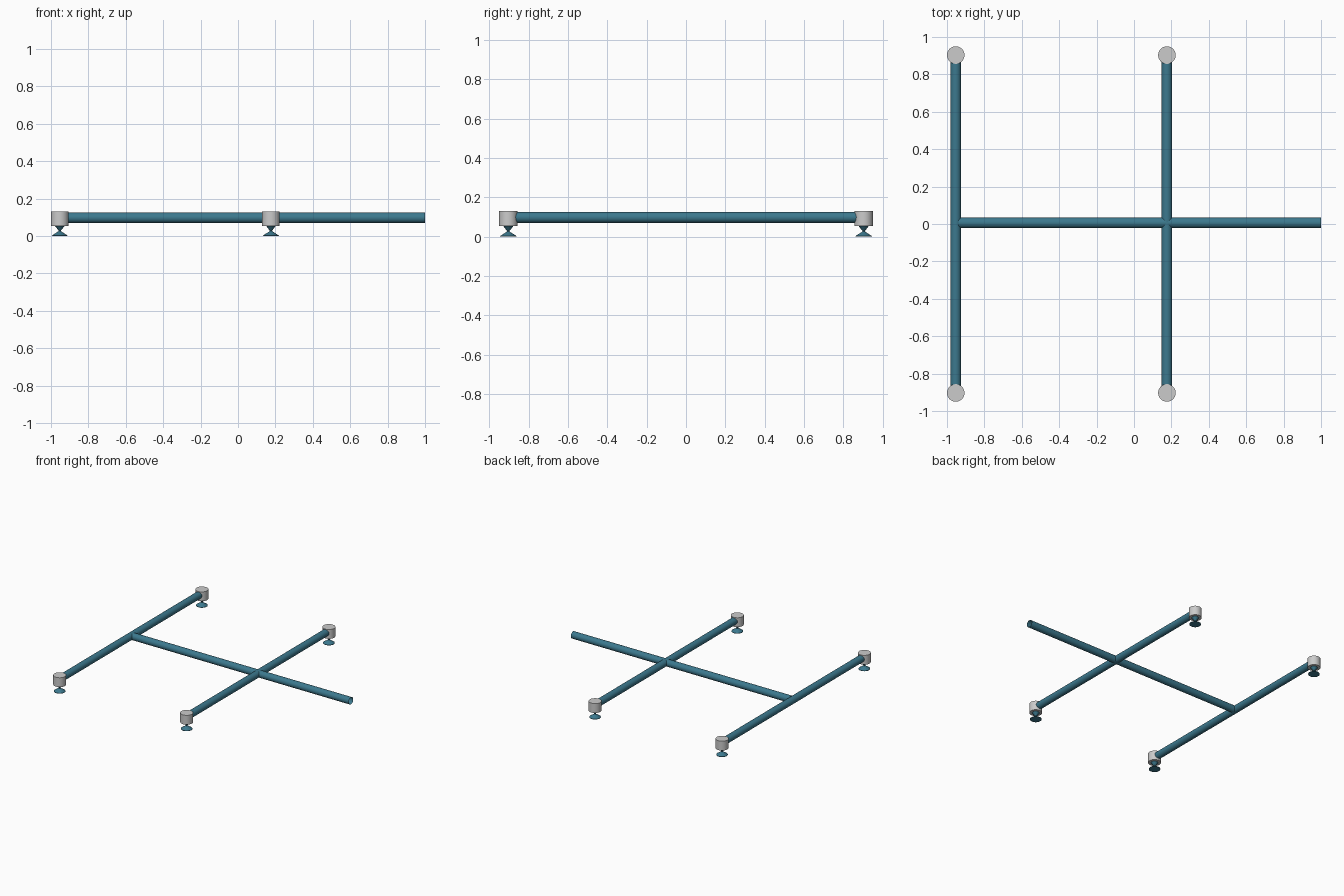
import bpy, bmesh, math
from mathutils import Vector

if "Cube" in bpy.data.objects:
    bpy.data.objects.remove(bpy.data.objects["Cube"])

TEAL = bpy.data.materials.new("teal_steel")
TEAL.diffuse_color = (0.045, 0.19, 0.27, 1)
TEAL.use_nodes = True
TEAL.node_tree.nodes["Principled BSDF"].inputs["Base Color"].default_value = TEAL.diffuse_color
SEG = 32
X_BACK, X_FRONT = -0.953, 0.176   # cross bar positions
Y_END = 0.903                     # half span of cross bars
Z_BAR, R_BAR = 0.098, 0.028


def finish(obj, name, mat=None):
    obj.name = name
    if mat:
        obj.data.materials.append(mat)
    bpy.ops.object.select_all(action='DESELECT')
    obj.select_set(True)
    bpy.context.view_layer.objects.active = obj
    bpy.ops.object.shade_smooth_by_angle(angle=math.radians(35))


def tube(name, a, b):
    """Open-ended round tube between two points."""
    a, b = Vector(a), Vector(b)
    bpy.ops.mesh.primitive_cylinder_add(vertices=SEG, radius=R_BAR, depth=(b - a).length,
                                        end_fill_type='NOTHING', location=(a + b) / 2)
    obj = bpy.context.object
    obj.rotation_euler = (b - a).to_track_quat('Z', 'Y').to_euler()
    finish(obj, name, TEAL)


def lathe(name, profile, x, y, mat=None):
    """Spin an (r, z) profile around the vertical axis."""
    bm = bmesh.new()
    vs = [bm.verts.new((r, 0, z)) for r, z in profile]
    es = [bm.edges.new(p) for p in zip(vs, vs[1:])]
    bmesh.ops.spin(bm, geom=vs + es, cent=(0, 0, 0), axis=(0, 0, 1),
                   angle=math.tau, steps=SEG, use_merge=True)
    bmesh.ops.remove_doubles(bm, verts=bm.verts, dist=1e-5)
    bmesh.ops.recalc_face_normals(bm, faces=bm.faces)
    me = bpy.data.meshes.new(name)
    bm.to_mesh(me)
    bm.free()
    obj = bpy.data.objects.new(name, me)
    bpy.context.collection.objects.link(obj)
    obj.location = (x, y, 0)
    finish(obj, name, mat)


# Long central spine
tube("spine", (X_BACK + 0.015, 0.006, Z_BAR), (1.0, 0.006, Z_BAR))

# Hourglass levelling foot and plain drum cap
FOOT = [(0, 0), (0.042, 0), (0.042, 0.003), (0.007, 0.026), (0.007, 0.030),
        (0.027, 0.056), (0, 0.056)]
CAP = [(0, 0.055), (0.047, 0.055), (0.047, 0.13), (0, 0.13)]

for label, x in (("back", X_BACK), ("front", X_FRONT)):
    # Cross bar with a cap and foot at each end
    tube(label + "_cross_bar", (x, -Y_END, Z_BAR), (x, Y_END, Z_BAR))
    for side, s in (("left", 1), ("right", -1)):
        lathe(f"{label}_{side}_cap", CAP, x, s * Y_END)
        lathe(f"{label}_{side}_foot", FOOT, x, s * Y_END, TEAL)
